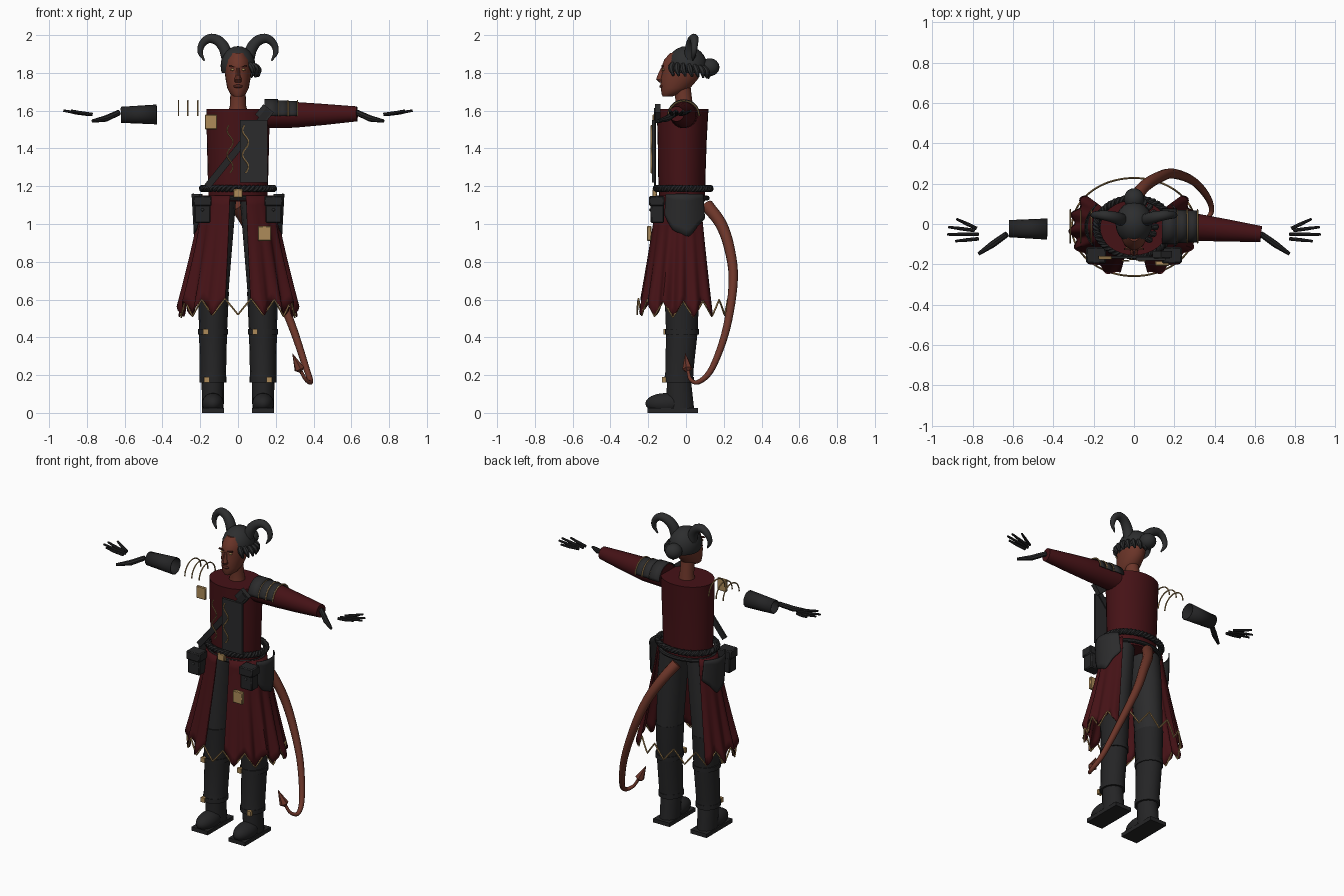
import bpy, bmesh, math
from math import sin, cos, pi, radians
from mathutils import Vector, Matrix

cube = bpy.data.objects.get("Cube")
if cube:
    bpy.data.objects.remove(cube, do_unlink=True)


def material(name, r, g, b):
    m = bpy.data.materials.new(name)
    m.use_nodes = True
    m.diffuse_color = (r, g, b, 1)
    node = next(n for n in m.node_tree.nodes if n.type == 'BSDF_PRINCIPLED')
    node.inputs["Base Color"].default_value = (r, g, b, 1)
    node.inputs["Roughness"].default_value = 0.8
    return m


RED = material("dark_red_cloth", .06, .006, .008)
CLOTH = material("charcoal_cloth", .024, .024, .025)
LEATHER = material("black_leather", .018, .018, .019)
HORN = material("horn_grey", .026, .027, .028)
SKIN = material("red_brown_skin", .15, .036, .022)
LIP = material("dark_skin", .07, .016, .011)
GOLD = material("aged_gold", .42, .26, .10)
made = []


def finish(name, bm, mat, thick=0):
    bmesh.ops.recalc_face_normals(bm, faces=bm.faces)
    me = bpy.data.meshes.new(name)
    bm.to_mesh(me)
    bm.free()
    me.materials.append(mat)
    ob = bpy.data.objects.new(name, me)
    bpy.context.collection.objects.link(ob)
    if thick:
        mod = ob.modifiers.new("thickness", 'SOLIDIFY')
        mod.thickness = thick
        mod.offset = 0
    made.append(ob)
    return ob


def loft(name, rows, mat, wrap=True, caps=True, thick=0):
    bm = bmesh.new()
    rows = [[bm.verts.new(p) for p in row] for row in rows]
    n = len(rows[0])
    for a, b in zip(rows, rows[1:]):
        for i in range(n if wrap else n - 1):
            j = (i + 1) % n
            bm.faces.new((a[i], a[j], b[j], b[i]))
    if wrap and caps:
        bm.faces.new(rows[0])
        bm.faces.new(rows[-1])
    return finish(name, bm, mat, thick)


def stack(name, sections, mat, n=20, **kw):
    # horizontal ellipses given as (z, centre x, radius x, centre y, radius y)
    rows = [[(cx + rx * cos(2 * pi * i / n), cy + ry * sin(2 * pi * i / n), z) for i in range(n)]
            for z, cx, rx, cy, ry in sections]
    return loft(name, rows, mat, **kw)


def spline(pts, steps=6):
    # Catmull-Rom curve through (x, y, z, radius) points
    p = [Vector(q) for q in pts]
    p = [p[0] * 2 - p[1]] + p + [p[-1] * 2 - p[-2]]
    out = []
    for a, b, c, d in zip(p, p[1:], p[2:], p[3:]):
        for k in range(steps):
            t = k / steps
            out.append((b * 2 + (c - a) * t + (a * 2 - b * 5 + c * 4 - d) * t * t
                        + (b * 3 - a - c * 3 + d) * t ** 3) / 2)
    return out + [p[-2]]


def tube(name, pts, mat, n=8, caps=True, thick=0):
    pts = [Vector(p) for p in pts]
    pos = [p.to_3d() for p in pts]
    tans = [(pos[min(i + 1, len(pos) - 1)] - pos[max(i - 1, 0)]).normalized() for i in range(len(pos))]
    side = tans[0].orthogonal().normalized()
    rows = []
    for i, t in enumerate(tans):
        if i:
            side = tans[i - 1].rotation_difference(t) @ side
        up = t.cross(side)
        rows.append([pos[i] + (side * cos(2 * pi * k / n) + up * sin(2 * pi * k / n)) * pts[i][3]
                     for k in range(n)])
    return loft(name, rows, mat, caps=caps, thick=thick)


def box(name, c, size, mat, rot=(0, 'Y'), bevel=0):
    bm = bmesh.new()
    m = Matrix.Translation(c) @ Matrix.Rotation(rot[0], 4, rot[1]) @ Matrix.Diagonal((*size, 1))
    bmesh.ops.create_cube(bm, size=1, matrix=m)
    if bevel:
        bmesh.ops.bevel(bm, geom=bm.edges[:], offset=bevel, segments=1, affect='EDGES')
    return finish(name, bm, mat)


def ball(name, c, size, mat, floor=None):
    bm = bmesh.new()
    m = Matrix.Translation(c) @ Matrix.Diagonal((*size, 1))
    bmesh.ops.create_uvsphere(bm, u_segments=20, v_segments=12, radius=1, matrix=m)
    if floor:
        bmesh.ops.bisect_plane(bm, geom=bm.verts[:] + bm.edges[:] + bm.faces[:],
                               plane_co=(0, 0, floor), plane_no=(0, 0, 1), clear_inner=True)
    return finish(name, bm, mat)


def around(a, rx, ry, z, cy=-.015):
    # point on an ellipse, a = 0 facing front
    return (rx * sin(a), cy - ry * cos(a), z)


def hem(a):
    tooth = abs(((a / (2 * pi / 14)) % 1) * 2 - 1)
    return .605 - .085 * tooth - .015 * sin(a) ** 2


# Torso, neck and head
stack("tunic", [(1.12, 0, .155, -.02, .12), (1.25, 0, .16, -.022, .125), (1.45, 0, .165, -.02, .13),
                (1.61, 0, .168, -.018, .137)], RED, n=32)
stack("neck", [(1.58, 0, .055, -.01, .052), (1.63, 0, .042, -.008, .044), (1.72, 0, .04, -.02, .045)], SKIN)
stack("head", [(1.675, 0, .022, -.098, .026), (1.69, 0, .042, -.08, .05), (1.72, 0, .057, -.055, .078),
               (1.77, 0, .066, -.035, .1), (1.80, 0, .07, -.027, .1), (1.83, 0, .07, -.023, .107),
               (1.87, 0, .066, -.015, .1), (1.905, 0, .045, -.01, .075)], SKIN, n=24)
stack("nose", [(1.75, 0, .018, -.128, .014), (1.765, 0, .02, -.136, .024), (1.785, 0, .012, -.133, .02),
               (1.825, 0, .008, -.125, .008)], SKIN, n=10)
ball("lips", (0, -.124, 1.729), (.024, .017, .011), LIP)
ball("hair_cap", (0, .005, 1.838), (.092, .106, .104), HORN, floor=1.8)
ball("hair_bun", (0, .125, 1.83), (.05, .052, .047), HORN)

# Paired head details, hands and legs
for s, side in ((1, "left"), (-1, "right")):
    ball(side + "_eye", (s * .029, -.119, 1.817), (.011, .008, .006), GOLD)
    box(side + "_brow", (s * .03, -.124, 1.834), (.036, .012, .007), LIP, (-s * .2, 'Y'))
    horn = [(.055, .02, 1.87, .032), (.072, .025, 1.93, .031), (.105, .035, 1.97, .028),
            (.15, .043, 1.982, .024), (.188, .045, 1.955, .019), (.2, .042, 1.91, .014), (.178, .035, 1.865, .004)]
    tube(side + "_horn", spline([(s * x, y, z, r) for x, y, z, r in horn]), HORN, n=12)
    for k in range(8):
        a = radians(42 + k * 18)
        top = around(a, .088, .1, 1.85 - k * .003, .005)
        low = around(a + .15, .108, .112, 1.785 - k * .002, .005)
        mid = around(a + .04, .11, .118, 1.825 - k * .003, .005)
        tube(f"{side}_hair_lock_{k}", spline([(*top, .012), (*mid, .016), (*low, .006)], 3), HORN, n=7)

    # Four fingers and a thumb
    for k, (x0, y0, x1, y1) in enumerate([(.78, -.022, .88, .025), (.79, -.032, .92, -.015),
                                          (.77, -.05, .925, -.052), (.77, -.073, .885, -.085)]):
        tube(f"{side}_finger_{k}", [(s * x0, y0, 1.58, .009), (s * (x0 + x1) / 2, (y0 + y1) / 2, 1.588, .009),
                                    (s * x1, y1, 1.6, .006)], LEATHER)
    tube(side + "_thumb", [(s * .63, -.05, 1.59, .015), (s * .7, -.1, 1.558, .017), (s * .77, -.148, 1.545, .009)], LEATHER)

    # Gold shoulder rings
    for k, x in enumerate((.212, .265, .315)):
        tube(f"{side}_shoulder_ring_{k}", [(s * x, -.012 + .082 * cos(pi * i / 16), 1.572 + .08 * sin(pi * i / 16), .004)
                                           for i in range(17)], GOLD, n=6)

    # Legs, boots and straps
    stack(side + "_leg", [(1.13, s * .095, .085, -.02, .1), (.95, s * .11, .085, -.02, .1), (.62, s * .13, .078, -.02, .09)],
          CLOTH, n=14)
    stack(side + "_boot", [(.64, s * .13, .082, -.022, .094), (.43, s * .132, .074, -.022, .086),
                           (.22, s * .133, .07, -.035, .076), (.185, s * .133, .071, -.038, .078),
                           (.18, s * .133, .06, -.038, .065), (.02, s * .133, .057, -.03, .075)], LEATHER, n=14)
    ball(side + "_toe", (s * .133, -.105, .05), (.058, .11, .055), LEATHER, floor=.02)
    box(side + "_sole", (s * .133, -.07, .0125), (.116, .265, .025), LEATHER)
    for z, rx, ry, cy, bx in ((.43, .08, .09, -.022, .17 if s < 0 else .09), (.175, .072, .08, -.038, .165)):
        stack(f"{side}_strap_{z}", [(z - .014, s * .133, rx, cy, ry), (z + .014, s * .133, rx, cy, ry)], LEATHER)
        box(f"{side}_strap_buckle_{z}", (s * bx, cy - ry + .002, z), (.028, .02, .03), GOLD)

    # Pleated coat skirt, open at front and back
    rows = []
    for j in range(13):
        t = j / 12
        row = []
        for i in range(73):
            a = radians(13 + 117 * i / 72)
            f = t ** 1.15
            w = 1 + .05 * f * sin(a * 18)
            row.append(around(s * a, (.19 + .118 * f) * w, (.14 + .1 * f) * w, 1.15 + (hem(a) - 1.15) * t))
        rows.append(row)
    loft(side + "_skirt_panel", rows, RED, wrap=False, thick=.006)

    # Dark hip guard with a ragged lower edge
    rows = []
    for j in range(7):
        t = j / 6
        row = []
        for i in range(25):
            u = i / 24
            a = radians(58 + 70 * u)
            low = 1.03 - .1 * sin(pi * u) + .018 * abs((u * 5) % 2 - 1)
            row.append(around(s * a, .243 - .012 * t, .17 + .015 * t, 1.16 + (low - 1.16) * t))
        rows.append(row)
    loft(side + "_hip_guard", rows, CLOTH, wrap=False, thick=.006)

    # Belt pouches
    box(side + "_pouch", (s * .188, -.152, 1.06), (.085, .07, .11), LEATHER, bevel=.006)
    box(side + "_pouch_flap", (s * .188, -.155, 1.122), (.098, .08, .055), LEATHER, bevel=.006)
    ball(side + "_pouch_stud", (s * .188, -.189, 1.075), (.008, .006, .008), HORN)

# Gold trim around the hem
tube("hem_trim", [(*around(2 * pi * i / 168, .308, .243, hem(2 * pi * i / 168)), .005) for i in range(169)], GOLD, n=5)

# Braided belt, lower belt and buckle
for k in range(2):
    pts = []
    for i in range(241):
        a = 2 * pi * i / 240
        p = a * 24 + k * pi
        pts.append((*around(a, .188 + .009 * cos(p), .142 + .009 * cos(p), 1.188 + .009 * sin(p)), .011))
    tube(f"belt_strand_{k}", pts, LEATHER, n=6)
tube("lower_belt", [(*around(2 * pi * i / 48, .175, .128, 1.137), .013) for i in range(49)], LEATHER)
box("belt_buckle", (0, -.166, 1.162), (.05, .024, .046), GOLD, bevel=.004)

# Chest panel, diagonal strap, gold plates and wavy piping
box("chest_panel", (.083, -.172, 1.385), (.145, .016, .33), CLOTH)
box("chest_strap", (0, -.164, 1.4), (.036, .012, .52), LEATHER, (.68, 'Y'))
box("collar_strap", (.14, -.15, 1.585), (.07, .03, .07), CLOTH, (.68, 'Y'))
box("shoulder_plate", (-.143, -.168, 1.54), (.066, .018, .078), GOLD, bevel=.004)
box("skirt_plate", (.14, -.195, .95), (.07, .024, .078), GOLD, bevel=.004)
for k, x in enumerate((-.042, .04)):
    tube(f"chest_piping_{k}", [(x + .016 * sin(i * pi / 9), -.183, 1.27 + .0072 * i, .004) for i in range(36)], GOLD, n=5)

# Left sleeve with its shoulder shells, right bare bracer
tube("left_sleeve", [(.14, -.012, 1.58, .074), (.3, -.015, 1.578, .069), (.46, -.032, 1.58, .056), (.63, -.05, 1.583, .04)],
     RED, n=20)
for k, (x0, x1, r) in enumerate(((.14, .212, .086), (.212, .265, .08), (.265, .315, .077))):
    loft(f"left_shoulder_shell_{k}", [[(x, -.012 + r * cos(i * pi / 16), 1.572 + r * sin(i * pi / 16)) for i in range(17)]
                                      for x in (x0, x1)], CLOTH, wrap=False, thick=.005)
tube("right_bracer", [(-.43, -.025, 1.58, .05), (-.62, -.023, 1.578, .04)], LEATHER, n=16, caps=False, thick=.005)

# Tail with arrow tip
tube("tail", spline([(-.01, .11, 1.1, .034), (.05, .185, 1.0, .031), (.12, .23, .87, .028), (.19, .25, .7, .025),
                     (.29, .215, .45, .021), (.36, .14, .24, .017), (.385, .07, .165, .013),
                     (.36, .025, .175, .01), (.33, .01, .225, .009)]), SKIN, n=10)
tube("tail_tip", [(.332, .01, .215, .006), (.325, .008, .232, .028), (.288, -.003, .315, .001)], SKIN, n=6)

# Smooth shading with sharp edges kept
bpy.ops.object.select_all(action='DESELECT')
for ob in made:
    ob.select_set(True)
bpy.context.view_layer.objects.active = made[0]
bpy.ops.object.shade_smooth_by_angle(angle=radians(38))
